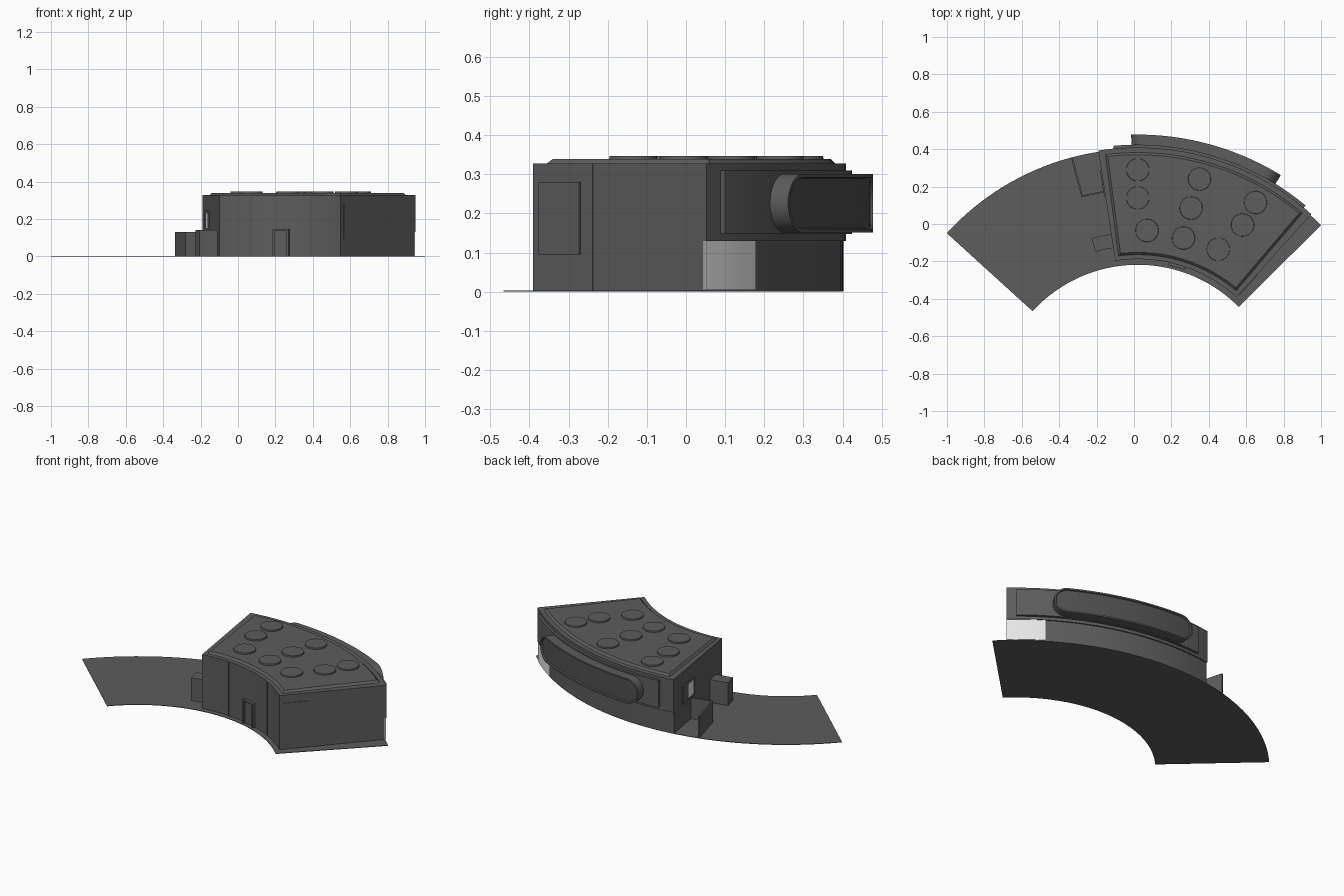
import bpy, bmesh, math
from mathutils import Vector

cube = bpy.data.objects.get("Cube")
if cube:
    bpy.data.objects.remove(cube, do_unlink=True)

CENTRE = Vector((0.02, -0.978, 0))   # shared centre of every arc
IN, OUT = 0.79, 1.38                 # building wall radii
A0, A1 = 48.0, 98.75                 # building end wall angles
parts = []


def material(name, v):
    m = bpy.data.materials.new(name)
    m.use_nodes = True
    m.diffuse_color = (v, v, v, 1)
    m.node_tree.nodes["Principled BSDF"].inputs["Base Color"].default_value = (v, v, v, 1)
    return m


GREY = material("slate grey", 0.109)
DARK = material("dark glass", 0.08)
WHITE = material("white", 0.8)


def polar(r, deg, z):
    a = math.radians(deg)
    return CENTRE + Vector((r * math.cos(a), r * math.sin(a), z))


def finish(name, bm, mats):
    bmesh.ops.recalc_face_normals(bm, faces=bm.faces)
    mesh = bpy.data.meshes.new(name)
    bm.to_mesh(mesh)
    bm.free()
    for m in mats:
        mesh.materials.append(m)
    ob = bpy.data.objects.new(name, mesh)
    bpy.context.scene.collection.objects.link(ob)
    parts.append(ob)
    return ob


def loft(r0, r1, columns):
    """Curved solid from (angle, bottom, top) columns."""
    bm = bmesh.new()
    rings = [[bm.verts.new(polar(r, a, z)) for r, z in
              ((r0, lo), (r1, lo), (r1, hi), (r0, hi))] for a, lo, hi in columns]
    for p, q in zip(rings, rings[1:]):
        for i in range(4):
            j = (i + 1) % 4
            bm.faces.new((p[i], p[j], q[j], q[i]))
    bm.faces.new(rings[0])
    bm.faces.new(rings[-1])
    bmesh.ops.recalc_face_normals(bm, faces=bm.faces)
    return bm


def arc_block(name, r0, r1, a0, a1, z0, z1, mat=GREY, bevel=0):
    n = max(1, round((a1 - a0) / 2))
    bm = loft(r0, r1, [(a0 + (a1 - a0) * i / n, z0, z1) for i in range(n + 1)])
    if bevel:
        top = [e for e in bm.edges
               if all(v.co.z > z1 - 1e-5 for v in e.verts)
               and any(abs(f.normal.z) < 0.5 for f in e.link_faces)]
        bmesh.ops.bevel(bm, geom=top, offset=bevel, segments=1, affect='EDGES')
    return finish(name, bm, [mat])


# Ground plate, main walls and raised roof
arc_block("ground_plate", 0.76, OUT, 44.75, 137.7, 0, 0.003)
arc_block("building_walls", IN, OUT, A0, A1, 0.002, 0.327)
arc_block("roof_panel", 0.812, 1.362, 49.6, 97.4, 0.32, 0.339, bevel=0.014)

# Roof discs
DISCS = [(0.02, 0.29), (0.02, 0.14), (0.07, -0.035), (0.35, 0.24), (0.305, 0.085),
         (0.265, -0.075), (0.65, 0.115), (0.58, -0.005), (0.45, -0.135)]
for i, (x, y) in enumerate(DISCS):
    bm = bmesh.new()
    bmesh.ops.create_cone(bm, cap_ends=True, segments=32, radius1=0.062,
                          radius2=0.06, depth=0.012)
    bmesh.ops.translate(bm, verts=bm.verts, vec=(x, y, 0.341))
    finish(f"roof_disc_{i + 1}", bm, [GREY])

# Stepped band on the outer wall
arc_block("outer_band", OUT - 0.01, 1.387, A0, A1, 0.13, 0.327)
arc_block("window_surround", OUT, 1.402, 50.2, 95.3, 0.148, 0.31)

# Long window pod with rounded ends, rim and recessed glass
S0, S1, HALF, MID = 58.3, 91.4, 0.075, 0.226
cap = math.degrees(HALF / 1.45)
profile = []
for i in range(9):
    t = math.radians(6 + 84 * i / 8)
    profile.append((S0 + cap * (1 - math.cos(t)), HALF * math.sin(t)))
right_end = [(S0 + S1 - a, h) for a, h in reversed(profile)]
steps = 14
a, b = profile[-1][0], right_end[0][0]
middle = [(a + (b - a) * i / steps, HALF) for i in range(1, steps)]
bm = loft(1.39, 1.456, [(s, MID - h, MID + h) for s, h in profile + middle + right_end])


def faces_out(f):
    return all((v.co - CENTRE).to_2d().length > 1.45 for v in f.verts)


front = [f for f in bm.faces if faces_out(f)]
bmesh.ops.inset_region(bm, faces=front, thickness=0.009, use_even_offset=True)
bmesh.ops.inset_region(bm, faces=front, thickness=0.003, depth=-0.007)
for f in front:
    f.material_index = 1
finish("window_pod", bm, [GREY, DARK])

# Pale panel low on the outer wall
arc_block("pale_panel", OUT - 0.004, OUT + 0.004, A0, 56.7, 0.004, 0.13, WHITE)

# Inner wall door frame, recessed leaf and wall seams
for side, d in (("left", 71.6), ("right", 77.4)):
    arc_block(f"door_post_{side}", 0.774, IN, d - 0.4, d + 0.4, 0.002, 0.146)
arc_block("door_lintel", 0.774, IN, 71.2, 77.8, 0.136, 0.146)
arc_block("door_leaf", 0.784, IN, 72, 77, 0.002, 0.136)
for i, d in enumerate((62, 86.4)):
    arc_block(f"wall_seam_{i + 1}", IN - 0.002, IN, d - 0.15, d + 0.15, 0.002, 0.325, DARK)

# Right end wall: raised panel and seam
arc_block("end_panel", 0.812, 0.953, A0 - 0.3, A0, 0.095, 0.28)
arc_block("end_seam", 0.98, 0.996, A0 - 0.12, A0, 0.002, 0.325)

# Left end wall: window with frame
arc_block("end_window_frame", 1.14, 1.28, A1, A1 + 0.3, 0.135, 0.245)
arc_block("end_window", 1.155, 1.215, A1 + 0.2, A1 + 0.4, 0.15, 0.232, WHITE)

# Low alcove walls and small block beside the left end wall
arc_block("alcove_side_wall", 1.16, 1.376, 104.6, 105.0, 0, 0.13)
arc_block("alcove_cross_wall", 1.16, 1.168, A1, 104.8, 0, 0.13)
arc_block("small_block", 0.86, 0.935, A1 - 0.3, 105.3, 0, 0.14)

# Smooth the curves, keep the corners sharp
bpy.ops.object.select_all(action='DESELECT')
for ob in parts:
    ob.select_set(True)
bpy.context.view_layer.objects.active = parts[0]
bpy.ops.object.shade_smooth_by_angle(angle=math.radians(25))
